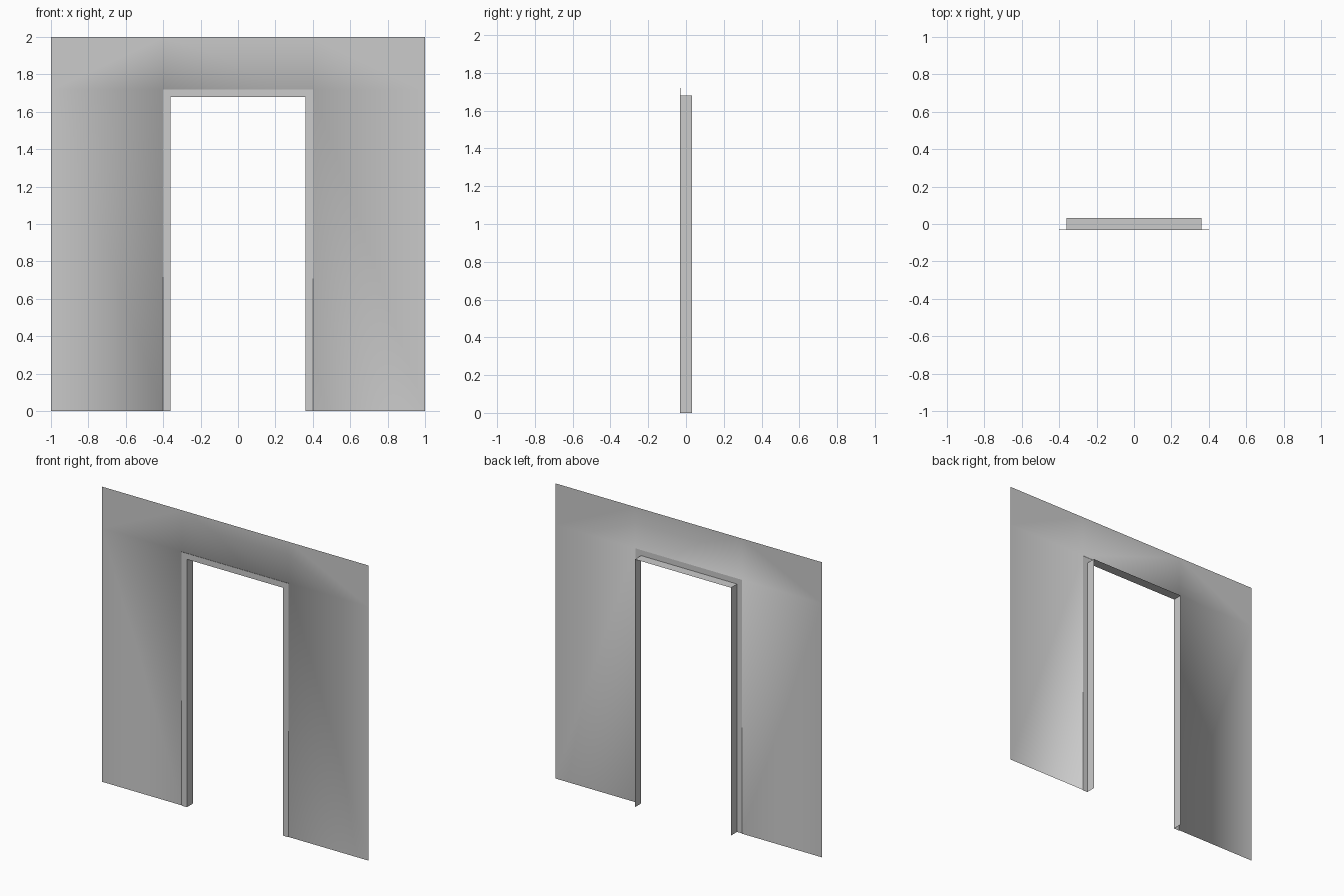
import bpy
import bmesh

cube = bpy.data.objects.get("Cube")
if cube:
    bpy.data.objects.remove(cube, do_unlink=True)

# One plain grey for everything
grey = bpy.data.materials.new("plaster_grey")
grey.use_nodes = True
GREY = (0.6, 0.6, 0.6, 1)
grey.diffuse_color = GREY
grey.node_tree.nodes["Principled BSDF"].inputs["Base Color"].default_value = GREY

W, H = 1.0, 2.0              # wall half width and height
OUT_X, OUT_Z = 0.40, 1.72    # outer edge of the trim
IN_X, IN_Z = 0.36, 1.68      # clear opening
FRONT, WALL_Y, BACK = -0.033, -0.029, 0.033


def finish(name, bm, smooth):
    bmesh.ops.remove_doubles(bm, verts=bm.verts, dist=0.0005)
    mesh = bpy.data.meshes.new(name)
    for face in bm.faces:
        face.smooth = smooth
    bm.to_mesh(mesh)
    bm.free()
    mesh.materials.append(grey)
    obj = bpy.data.objects.new(name, mesh)
    bpy.context.collection.objects.link(obj)
    return obj


def arch(x, z, y):
    """Door-shaped path: up the -x side, across the head, down the +x side."""
    return [(-x, y, 0), (-x, y, z), (x, y, z), (x, y, 0)]


def bridge(bm, a, b):
    """Sheet between two matching paths."""
    va, vb = [[bm.verts.new(p) for p in path] for path in (a, b)]
    for i in range(len(a) - 1):
        bm.faces.new((va[i], va[i + 1], vb[i + 1], vb[i]))


# Wall sheet around the opening, with the shallow return up to the trim
bm = bmesh.new()
xs, zs = (-W, -OUT_X, OUT_X, W), (0, OUT_Z, H)
for i in range(3):
    for j in range(2):
        if (i, j) == (1, 0):
            continue
        a, b, c, d = [bm.verts.new((x, WALL_Y, z)) for x, z in (
            (xs[i], zs[j]), (xs[i + 1], zs[j]),
            (xs[i + 1], zs[j + 1]), (xs[i], zs[j + 1]))]
        # Split direction: falling on the sides, rising at the top left
        if (i, j) == (0, 1):
            bm.faces.new((a, b, c)), bm.faces.new((a, c, d))
        else:
            bm.faces.new((a, b, d)), bm.faces.new((b, c, d))
bridge(bm, arch(OUT_X, OUT_Z, WALL_Y), arch(OUT_X, OUT_Z, FRONT))
finish("wall", bm, True)

# Flat trim on the face of the opening
bm = bmesh.new()
bridge(bm, arch(OUT_X, OUT_Z, FRONT), arch(IN_X, IN_Z, FRONT))
finish("door_trim", bm, False)

# Jamb lining running back from the trim
bm = bmesh.new()
bridge(bm, arch(IN_X, IN_Z, FRONT), arch(IN_X, IN_Z, BACK))
finish("door_jamb", bm, False)
